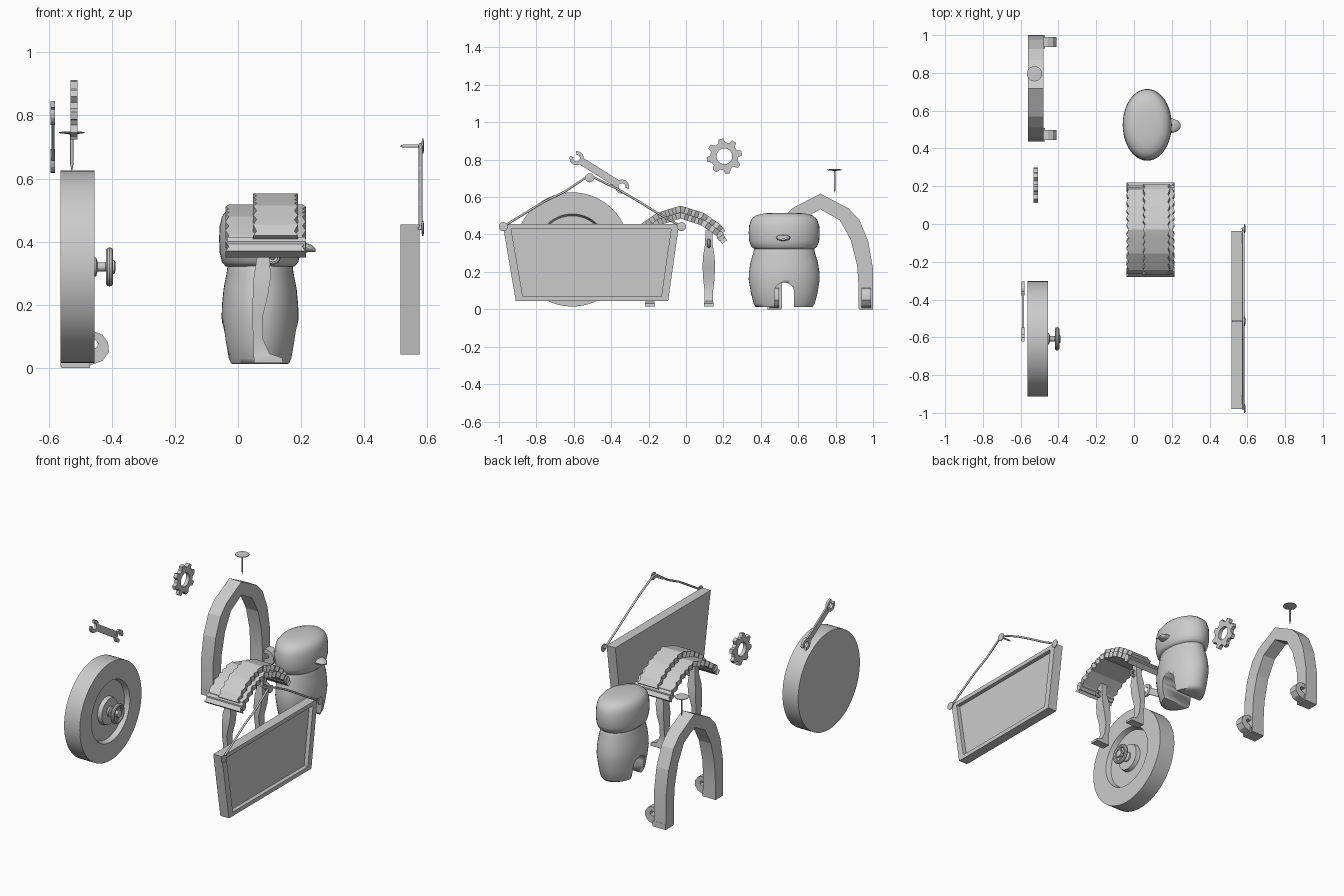
import bpy, bmesh, math
from mathutils import Vector

if "Cube" in bpy.data.objects:
    bpy.data.objects.remove(bpy.data.objects["Cube"])
cos, sin, pi = math.cos, math.sin, math.pi


def finish(name, bm, angle=35):
    bmesh.ops.remove_doubles(bm, verts=bm.verts, dist=1e-5)
    bmesh.ops.recalc_face_normals(bm, faces=bm.faces)
    me = bpy.data.meshes.new(name)
    bm.to_mesh(me)
    bm.free()
    ob = bpy.data.objects.new(name, me)
    bpy.context.collection.objects.link(ob)
    me.shade_smooth()
    me.set_sharp_from_angle(angle=math.radians(angle))
    return ob


def loft(name, rings, closed=False, angle=35):
    """Skin a list of equal-length closed rings; cap the ends unless closed."""
    bm = bmesh.new()
    vs = [[bm.verts.new(p) for p in r] for r in rings]
    n, m = len(rings), len(rings[0])
    for i in range(n if closed else n - 1):
        for j in range(m):
            a, b = vs[i], vs[(i + 1) % n]
            bm.faces.new((a[j], a[(j + 1) % m], b[(j + 1) % m], b[j]))
    if not closed:
        bm.faces.new(vs[0])
        bm.faces.new(vs[-1])
    return finish(name, bm, angle)


def prism_x(name, pts, x0, x1, angle=20):
    return loft(name, [[(x, y, z) for y, z in pts] for x in (x0, x1)], angle=angle)


def prism_y(name, pts, y0, y1, angle=20):
    return loft(name, [[(x, y, z) for x, z in pts] for y in (y0, y1)], angle=angle)


def lathe_x(name, prof, y, z, n=48):
    """prof = (x, radius), turned about a line parallel to x."""
    return loft(name, [[(x, y + r * cos(2 * pi * k / n), z + r * sin(2 * pi * k / n))
                        for k in range(n)] for x, r in prof])


def lathe_z(name, prof, x, y, sx=1, sy=1, n=32, angle=35):
    """prof = (radius, z), turned about z with elliptical scale."""
    return loft(name, [[(x + sx * r * cos(2 * pi * k / n), y + sy * r * sin(2 * pi * k / n), z)
                        for k in range(n)] for r, z in prof], angle=angle)


def torus(name, c, R, r, axis, n=32, m=10):
    rings = []
    for i in range(n):
        a = 2 * pi * i / n
        ring = []
        for j in range(m):
            b = 2 * pi * j / m
            q, h = R + r * cos(b), r * sin(b)
            d = (h, q * cos(a), q * sin(a)) if axis == 'x' else (q * cos(a), h, q * sin(a))
            ring.append(Vector(c) + Vector(d))
        rings.append(ring)
    return loft(name, rings, closed=True)


def box(name, x, y, z):
    return prism_x(name, [(y[0], z[0]), (y[1], z[0]), (y[1], z[1]), (y[0], z[1])], *x)


# Wheel with recessed face and hand-wheel
WY, WZ = -0.608, 0.32
lathe_x("wheel", [(-0.563, 0.305), (-0.455, 0.305), (-0.455, 0.19), (-0.485, 0.18),
                  (-0.485, 0.085), (-0.46, 0.08), (-0.46, 0.02)], WY, WZ, 64)
lathe_x("wheel_axle", [(-0.47, 0.03), (-0.45, 0.03), (-0.445, 0.014), (-0.42, 0.014),
                       (-0.415, 0.022), (-0.392, 0.022), (-0.388, 0.012)], WY, WZ, 24)
torus("hand_wheel_rim", (-0.407, WY, WZ), 0.05, 0.012, 'x')
for k in range(4):
    a = k * pi / 2
    u, v = Vector((0, cos(a), sin(a))), Vector((0, -sin(a), cos(a)))
    c = Vector((-0.407, WY, WZ))
    loft("hand_wheel_spoke", [[c + u * d + v * s + Vector((h, 0, 0)) for s, h in
         ((-.007, -.006), (.007, -.006), (.007, .006), (-.007, .006))] for d in (0.01, 0.05)])

# Wrench: a slim handle with an open jaw at each end
ends = [Vector((-0.585, 0.808)), Vector((-0.342, 0.656))]
u = (ends[1] - ends[0]).normalized()
v = Vector((-u.y, u.x))
prism_x("wrench_handle", [ends[0] + u * .025 - v * .02, ends[1] - u * .025 - v * .02,
                          ends[1] - u * .025 + v * .02, ends[0] + u * .025 + v * .02], -0.592, -0.582)
for e, out in ((ends[0], math.atan2(-u.y, -u.x) - .35), (ends[1], math.atan2(u.y, u.x) - .35)):
    angs = [out + 0.6 + (2 * pi - 1.2) * i / 14 for i in range(15)]
    pts = [(e.x + .038 * cos(a), e.y + .038 * sin(a)) for a in angs]
    pts += [(e.x + .018 * cos(a), e.y + .018 * sin(a)) for a in reversed(angs)]
    prism_x("wrench_jaw", pts, -0.595, -0.58)

# Gear with eight teeth and a round hole
rings = []
for k in range(48):
    a = 2 * pi * (k + .5) / 48
    ro = 0.095 if k % 6 in (0, 1, 2) else 0.074
    rings.append([(x, 0.205 + r * cos(a), 0.818 + r * sin(a))
                  for x, r in ((-.531, ro), (-.509, ro), (-.509, .042), (-.531, .042))])
loft("gear", rings, closed=True, angle=25)

# Nail
lathe_z("nail", [(.001, .625), (.005, .645), (.005, .74), (.04, .744), (.04, .748), (.01, .75)],
        -0.527, 0.795, n=20)

# Pointed arch with hooked feet
AY = 0.718
outer = [(.15, .54), (.208, .48), (.256, .364), (.281, .22), (.281, .005)]
inner = [(.205, .005), (.205, .12), (.197, .235), (.163, .37), (.105, .476)]
half = outer + inner
poly = [(AY, .618)] + [(AY + y, z) for y, z in half] + [(AY, .535)] + \
       [(AY - y, z) for y, z in reversed(half)]
prism_x("arch", poly, -0.562, -0.478, 12)
hook = [(-.562, .004), (-.48, .004), (-.43, .022), (-.409, .05), (-.412, .08), (-.43, .105),
        (-.455, .115), (-.478, .112), (-.478, .085), (-.452, .088), (-.444, .078),
        (-.446, .066), (-.478, .05), (-.562, .05)]
for s in (-1, 1):
    c = AY + s * .246
    prism_y("arch_foot", hook, c - .026, c + .026)
    box("arch_foot_base", (-.56, -.47), (c - .036, c + .036), (0, .035))

# Rounded bird figure: body with an arched opening, head and beak
body = lathe_z("bird_body", [(.6, .012), (.8, .013), (.86, .03), (.94, .09), (1, .16), (.99, .2),
               (.95, .25), (.87, .30), (.84, .33), (.7, .36)], .07, .525, .122, .19, 40, 60)
arc = [(.525 + .053 * cos(pi * i / 14), .09 + .053 * sin(pi * i / 14)) for i in range(15)]
cut = prism_x("opening_cutter", [(.472 + .106, -.05)] + arc + [(.472, -.05)], -.2, .4)
cut.hide_render = True
cut.hide_viewport = True
mod = body.modifiers.new("opening", 'BOOLEAN')
mod.operation, mod.object, mod.solver = 'DIFFERENCE', cut, 'EXACT'
lathe_z("bird_head", [(.6, .318), (.84, .322), (.93, .335), (.985, .365), (1, .41), (.985, .45),
        (.93, .48), (.8, .502), (.55, .513), (.2, .516)], .07, .525, .13, .19, 40, 60)
n = 20
loft("beak", [[(x, .52 + w * cos(2 * pi * k / n), zc + h * sin(2 * pi * k / n)) for k in range(n)]
     for x, w, h, zc in ((.17, .04, .018, .382), (.21, .037, .016, .382),
                         (.235, .025, .011, .378), (.246, .01, .005, .373))])

# Arched blanket: two zigzag-edged layers over a bent path
path = [Vector(p) for p in ((-.235, -.15), (-.19, -.09), (-.11, -.035), (0, 0),
                            (.11, -.035), (.19, -.09), (.235, -.15))]


def strip(name, x0, x1, base, thick, trim, amp=.011):
    pts = []
    for a, b in zip(path, path[1:]):
        k = max(2, 2 * round((b - a).length / .045))
        pts += [a.lerp(b, i / k) for i in range(k)]
    pts.append(path[-1])
    pts = pts[trim:len(pts) - trim]
    rings = []
    for i, p in enumerate(pts):
        e = amp if i % 2 else 0
        y = p.x - .03
        t = (pts[min(i + 1, len(pts) - 1)] - pts[max(i - 1, 0)]).normalized()
        q = Vector((y, base + p.y))
        top = q + Vector((-t.y, t.x)) * thick
        rings.append([(x0 + e, q.x, q.y), (x1 - e, q.x, q.y),
                      (x1 - e, top.x, top.y), (x0 + e, top.x, top.y)])
    return loft(name, rings, angle=10)


strip("blanket_lower", -.04, .215, .485, .033, 1)
strip("blanket_upper", .048, .19, .518, .035, 2)
for y in (-.245, .185):
    c, zc = y, .39
    prism_x("blanket_end_bar", [(c + .02 * cos(pi * i / 4 + pi / 8), zc + .027 * sin(pi * i / 4 + pi / 8))
                                for i in range(8)], -.035, .214)

# Curved legs with a scroll at the top and a foot at the bottom
levels = [(.015, .05, .143, .026), (.032, .05, .14, .026), (.045, .049, .1, .022),
          (.09, .048, .08, .022), (.16, .045, .078, .03), (.23, .047, .095, .034),
          (.29, .05, .104, .03), (.35, .06, .1, .02), (.42, .06, .1, .018)]
for y in (.122, -.193):
    loft("curved_leg", [[(a, y - h, z), (b, y - h, z), (b, y + h, z), (a, y + h, z)]
                        for z, a, b, h in levels], angle=30)
    torus("leg_scroll", (.11, y, .352), .016, .009, 'y', 20, 8)

# Hanging board: tapered tray with a recessed face
full = [(-.98, .455), (-.037, .455), (-.096, .043), (-.91, .043)]
inset = [(-.935, .43), (-.08, .43), (-.132, .068), (-.872, .068)]
loft("board", [[(x, y, z) for y, z in p] for x, p in
               ((.515, full), (.575, full), (.575, inset), (.55, inset))], angle=20)
# Corner studs, wall nail and cord
pegs = [(-.977, .442), (-.515, .703), (-.024, .442)]
for i, (y, z) in enumerate(pegs):
    lathe_x("wall_nail" if i == 1 else "corner_stud",
            [(.515 if i == 1 else .57, .002), (.525 if i == 1 else .572, .005), (.582, .005),
             (.583, .024), (.588, .024), (.59, .01)], y, z, 20)
cu = bpy.data.curves.new("cord", 'CURVE')
cu.dimensions = '3D'
cu.bevel_depth, cu.bevel_resolution = .006, 2
sp = cu.splines.new('POLY')
mids = [pegs[0], (-.85, .52), (-.76, .575), (-.65, .628), (-.53, .708), (-.5, .708),
        (-.37, .645), (-.25, .575), (-.15, .513), pegs[2]]
sp.points.add(len(mids) - 1)
for p, (y, z) in zip(sp.points, mids):
    p.co = (.579, y, z, 1)
bpy.context.collection.objects.link(bpy.data.objects.new("cord", cu))
